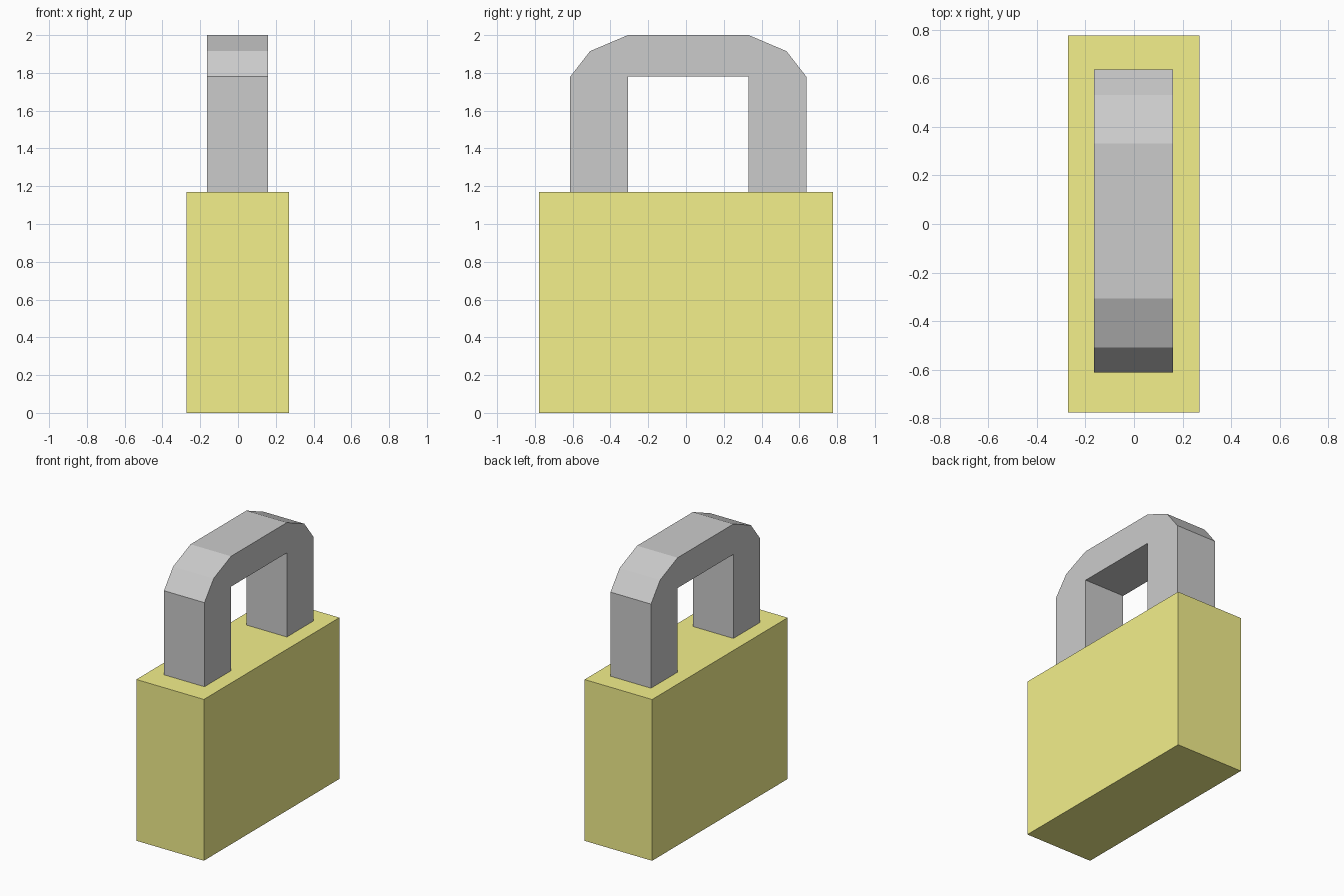
import bpy
import bmesh

if "Cube" in bpy.data.objects:
    bpy.data.objects.remove(bpy.data.objects["Cube"])


def extrude_profile(name, profile, x0, x1):
    """Closed (y, z) outline extruded along x from x0 to x1."""
    bm = bmesh.new()
    face = bm.faces.new([bm.verts.new((x0, y, z)) for y, z in profile])
    ext = bmesh.ops.extrude_face_region(bm, geom=[face], use_keep_orig=True)
    verts = [g for g in ext["geom"] if isinstance(g, bmesh.types.BMVert)]
    bmesh.ops.translate(bm, verts=verts, vec=(x1 - x0, 0, 0))
    bmesh.ops.recalc_face_normals(bm, faces=bm.faces)
    mesh = bpy.data.meshes.new(name)
    bm.to_mesh(mesh)
    bm.free()
    obj = bpy.data.objects.new(name, mesh)
    bpy.context.collection.objects.link(obj)
    return obj


# Lock body: plain brass block
W, H = 0.777, 1.17
body = extrude_profile("lock_body", [(-W, 0), (W, 0), (W, H), (-W, H)], -0.272, 0.27)
brass = bpy.data.materials.new("brass")
brass.diffuse_color = (0.9, 0.87, 0.26, 1)
brass.use_nodes = True
brass.node_tree.nodes["Principled BSDF"].inputs["Base Color"].default_value = brass.diffuse_color
body.data.materials.append(brass)

# Shackle: half outline mirrored about its own slightly offset centre
MID = 0.012
half = [(0.32, H), (0.625, H), (0.625, 1.78), (0.52, 1.915), (0.32, 2.0)]
right = [(MID + y, z) for y, z in half]
left = [(MID - y, z) for y, z in reversed(half)]
inner = [(MID - 0.32, 1.78), (MID + 0.32, 1.78)]
extrude_profile("shackle", right + left + inner, -0.165, 0.16)
